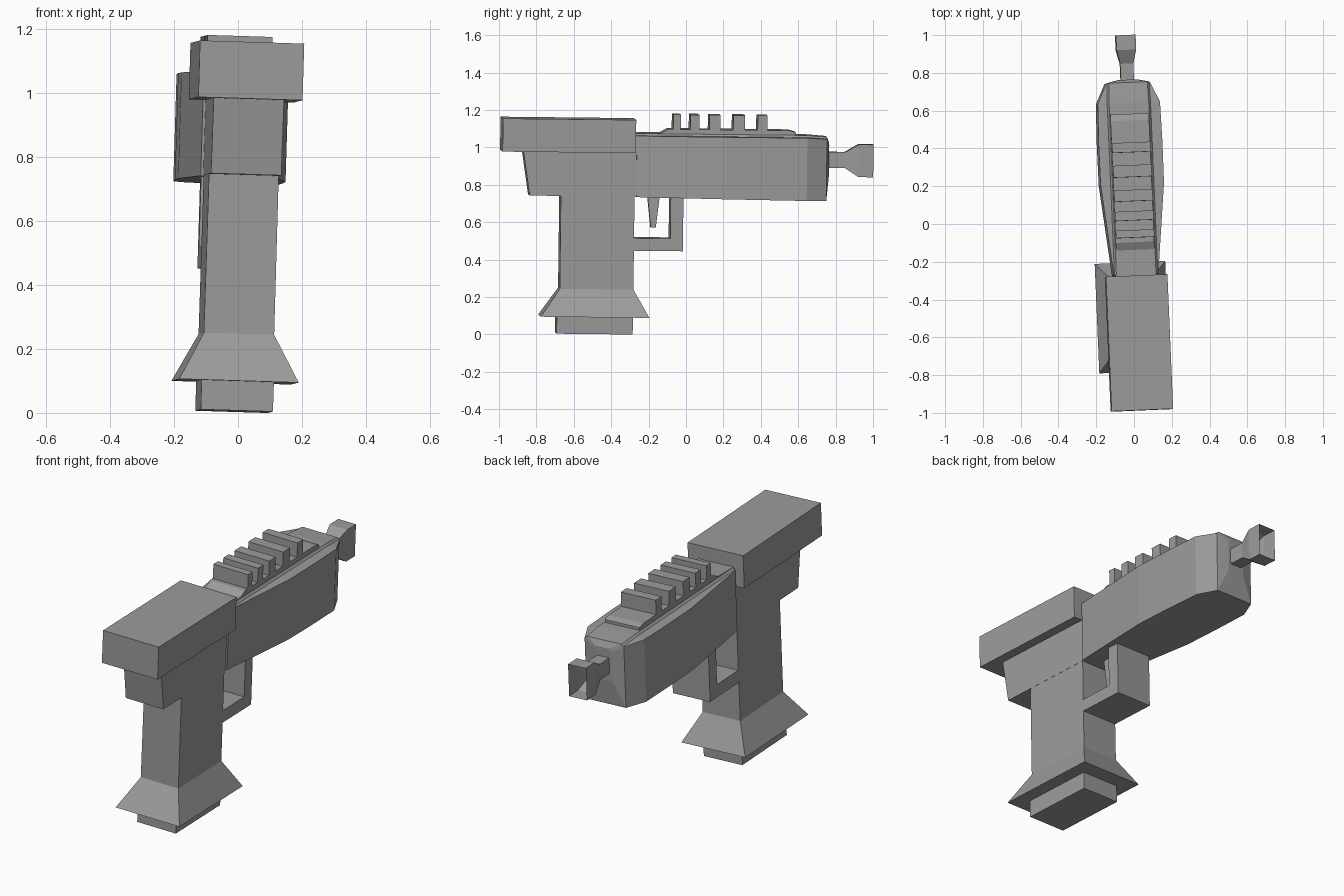
import bpy
import bmesh
from mathutils import Matrix, Euler

if "Cube" in bpy.data.objects:
    bpy.data.objects.remove(bpy.data.objects["Cube"])

# The whole prop leans slightly in yaw, roll and pitch
LEAN = Matrix.Translation((-0.033, 0, 0.0)) @ Euler((-0.011, 0.031, 0.042)).to_matrix().to_4x4()

dark_grey = bpy.data.materials.new("dark_grey")
dark_grey.diffuse_color = (0.33, 0.33, 0.33, 1)
dark_grey.use_nodes = True
dark_grey.node_tree.nodes["Principled BSDF"].inputs["Base Color"].default_value = dark_grey.diffuse_color


def loft(name, rings, open_end=False):
    """Skin a list of equal-length point rings and cap the ends."""
    n = len(rings[0])
    verts = [p for r in rings for p in r]
    faces = [tuple(range(n))[::-1]]
    if not open_end:
        faces.append(tuple(range(len(verts) - n, len(verts))))
    for k in range(len(rings) - 1):
        for i in range(n):
            j = (i + 1) % n
            faces.append((k * n + i, k * n + j, (k + 1) * n + j, (k + 1) * n + i))
    mesh = bpy.data.meshes.new(name)
    mesh.from_pydata(verts, [], faces)
    mesh.transform(LEAN)
    mesh.materials.append(dark_grey)
    # consistent outward normals
    bm = bmesh.new()
    bm.from_mesh(mesh)
    bmesh.ops.recalc_face_normals(bm, faces=bm.faces)
    bm.to_mesh(mesh)
    bm.free()
    obj = bpy.data.objects.new(name, mesh)
    bpy.context.collection.objects.link(obj)
    return obj


def plate(name, half, profile):
    """Extrude a side (y, z) profile across the width."""
    return loft(name, [[(x, y, z) for y, z in profile] for x in (-half, half)])


def box(name, half, y0, y1, z0, z1):
    return plate(name, half, [(y0, z0), (y1, z0), (y1, z1), (y0, z1)])


# Rear top block
box("rear_cover", 0.163, -1.0, -0.287, 0.972, 1.149)

# Rear body with sloped back
plate("rear_body", 0.11, [(-0.85, 0.737), (-0.28, 0.737), (-0.28, 1.07), (-0.89, 1.0)])


# Front body swelling outward with a raised top strip, chamfered at the nose
def body_ring(y, side, z0, z1=1.062, z2=1.075, edge=0.115):
    half = [(side, z0), (side, z1), (edge, z1 + 0.002), (edge - 0.01, z2)]
    return [(x, y, z) for x, z in half] + [(-x, y, z) for x, z in reversed(half)]


loft("front_body", [
    body_ring(-0.28, 0.118, 0.735), body_ring(0.2, 0.168, 0.73),
    body_ring(0.42, 0.169, 0.728), body_ring(0.63, 0.165, 0.726),
    body_ring(0.737, 0.115, 0.725, 1.055, 1.067, 0.112),
    body_ring(0.752, 0.05, 0.86, 1.02, 1.035, 0.049)])

# Top rail and its five teeth
plate("rail_base", 0.102, [(-0.29, 1.06), (0.57, 1.06), (0.57, 1.09), (0.535, 1.1),
                           (-0.11, 1.1), (-0.15, 1.079), (-0.29, 1.075)])
for y0, y1 in ((-0.086, -0.046), (0.005, 0.054), (0.107, 0.167), (0.235, 0.298), (0.366, 0.418)):
    box("rail_tooth", 0.102, y0, y1, 1.09, 1.178)


# Square barrel with flared, open muzzle
def barrel_ring(y, half, z0, z1):
    return [(-half, y, z0), (half, y, z0), (half, y, z1), (-half, y, z1)]


loft("barrel", [barrel_ring(0.74, 0.035, 0.9, 0.985), barrel_ring(0.838, 0.035, 0.9, 0.985),
                barrel_ring(0.91, 0.052, 0.853, 1.027), barrel_ring(0.989, 0.052, 0.853, 1.027)],
     open_end=True)


# Grip with flared foot
def grip_ring(z, half, y0, y1):
    return [(-half, y0, z), (half, y0, z), (half, y1, z), (-half, y1, z)]


loft("grip", [grip_ring(0.092, 0.187, -0.785, -0.205), grip_ring(0.24, 0.11, -0.683, -0.289),
              grip_ring(0.76, 0.109, -0.683, -0.289)])
box("grip_base", 0.113, -0.697, -0.29, 0.0, 0.1)

# Trigger guard and trigger
plate("trigger_guard", 0.109, [(-0.3, 0.448), (-0.027, 0.448), (-0.027, 0.745),
                               (-0.095, 0.745), (-0.095, 0.515), (-0.3, 0.515)])
plate("trigger", 0.03, [(-0.217, 0.745), (-0.197, 0.57), (-0.17, 0.57), (-0.15, 0.745)])
